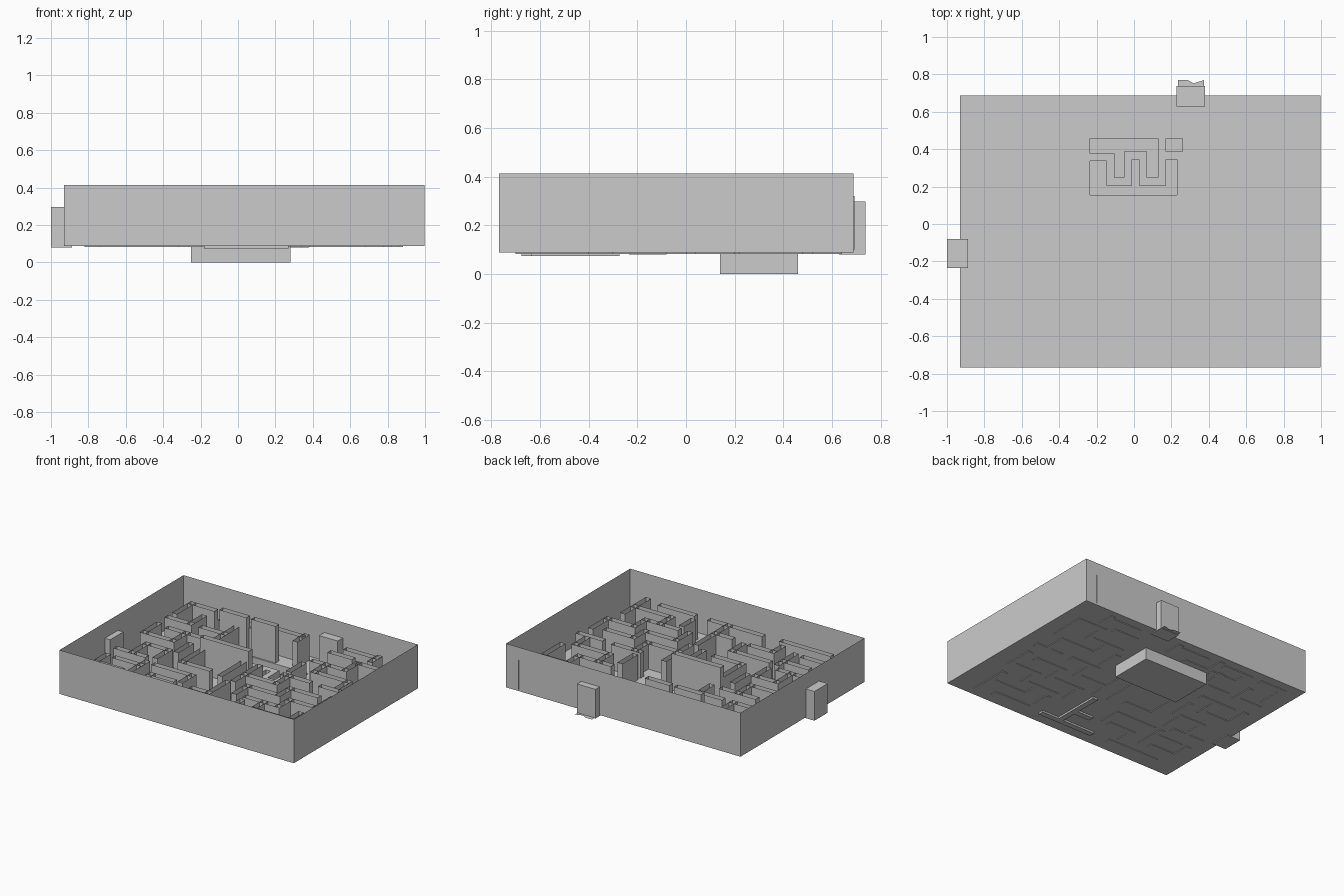
import bpy, bmesh

X0, X1, Y0, Y1 = -0.93, 0.997, -0.768, 0.688     # tray footprint
FLOOR, RIM, WALL_TOP, TALL_TOP, T = 0.087, 0.413, 0.275, 0.36, 0.042
PX0, PX1, PY0, PY1 = -0.25, 0.28, 0.14, 0.46     # sunken pit footprint


def finish(name, bm):
    mesh = bpy.data.meshes.new(name)
    bm.to_mesh(mesh)
    bm.free()
    obj = bpy.data.objects.new(name, mesh)
    bpy.context.collection.objects.link(obj)
    return obj


def add_box(bm, x0, x1, y0, y1, z0, z1, skip=()):
    v = [bm.verts.new((x, y, z)) for z in (z0, z1) for y in (y0, y1) for x in (x0, x1)]
    sides = {"bottom": (0, 2, 3, 1), "top": (4, 5, 7, 6), "front": (0, 1, 5, 4),
             "back": (2, 6, 7, 3), "left": (0, 4, 6, 2), "right": (1, 3, 7, 5)}
    for key, ids in sides.items():
        if key not in skip:
            bm.faces.new([v[i] for i in ids])


def box(name, *dims, skip=()):
    bm = bmesh.new()
    add_box(bm, *dims, skip=skip)
    return finish(name, bm)


def sheet(bm, x0, x1, y0, y1, z=FLOOR):
    bm.faces.new([bm.verts.new((x, y, z)) for x, y in ((x0, y0), (x1, y0), (x1, y1), (x0, y1))])


# hollow maze wall, open above
def wall(bm, x0, y0, x1, y1, z0, z1, skip=("top",)):
    h = T / 2
    add_box(bm, min(x0, x1) - h, max(x0, x1) + h, min(y0, y1) - h, max(y0, y1) + h, z0, z1, skip)


# thin outer sides, open above
box("outer_walls", X0, X1, Y0, Y1, FLOOR, RIM, skip=("top", "bottom"))

# floor sheet with an opening over the pit, leaving a narrow ledge round it
bm = bmesh.new()
for dims in ((X0, X1, Y0, .155), (X0, X1, .457, Y1), (X0, -.235, .155, .457),
             (.23, X1, .155, .385), (.258, X1, .385, .457)):
    sheet(bm, *dims)
finish("floor", bm)
box("pit", PX0, PX1, PY0, PY1, 0, FLOOR, skip=("top",))

# winding ridge across the pit, level with the floor
path = [(-.214, .357), (-.125, .357), (-.125, .227), (-.032, .227), (-.032, .366),
        (.048, .366), (.048, .227), (.15, .227), (.15, .366), (.15, .436)]
bm = bmesh.new()
for (a, b), (c, d) in zip(path, path[1:]):
    wall(bm, a, b, c, d, 0.004, FLOOR, skip=("bottom",))
wall(bm, .15, .366, .237, .366, 0.004, FLOOR, skip=("bottom",))
finish("pit_ridge", bm)

# maze walls along x: (y, x start, x end)
along_x = [(.60, -.80, -.62), (.60, -.50, -.30), (.60, -.12, .10), (.60, .48, .72),
           (.50, .42, .58), (.46, .68, .86),
           (.33, -.80, -.62), (.33, -.52, -.34), (.32, .40, .66),
           (.19, -.70, -.44), (.18, .50, .78), (.04, -.80, -.56), (.03, .36, .56),
           (.02, .68, .86), (-.10, -.68, -.50), (-.12, .14, .40),
           (-.13, .52, .74), (-.20, -.32, -.10), (-.27, -.80, -.58), (-.26, .26, .48),
           (-.28, .62, .84), (-.34, -.44, -.14), (-.40, -.72, -.52), (-.41, .36, .62),
           (-.48, -.38, -.20), (-.53, -.80, -.60), (-.54, .50, .80),
           (-.66, -.72, -.34), (-.66, .40, .66)]
# maze walls along y: (x, y start, y end)
along_y = [(-.80, .42, .60), (-.62, .33, .47), (-.48, .50, .60), (-.34, .20, .50),
           (-.80, .04, .20), (-.56, .04, .19), (-.44, -.08, .06), (-.68, -.27, -.10),
           (-.50, -.24, -.10), (-.32, -.20, .06), (-.80, -.53, -.40), (-.52, -.53, -.34),
           (-.38, -.58, -.48), (-.14, -.46, -.34), (.02, -.22, .06), (.14, -.24, .04),
           (.26, -.40, -.26), (.40, -.12, .03), (.52, -.26, -.13), (.36, .10, .24),
           (.50, .18, .32), (.66, .32, .46), (.78, .06, .18), (.86, .24, .46),
           (.72, .54, .62), (.84, -.28, -.10), (.62, -.41, -.28), (.80, -.68, -.42),
           (.50, -.54, -.41), (.36, -.58, -.48), (-.24, .52, .62), (.12, .52, .62)]
bm = bmesh.new()
for y, a, b in along_x:
    wall(bm, a, y, b, y, FLOOR - 0.005, WALL_TOP)
for x, a, b in along_y:
    wall(bm, x, a, x, b, FLOOR - 0.005, WALL_TOP)
finish("maze_walls", bm)

# taller walls in front of and behind the pit
bm = bmesh.new()
wall(bm, -.32, .06, .04, .06, FLOOR - 0.005, TALL_TOP)
wall(bm, -.46, .49, -.28, .49, FLOOR - 0.005, TALL_TOP)
wall(bm, -.20, .49, -.04, .49, FLOOR - 0.005, TALL_TOP)
finish("tall_walls", bm)

# branching wall set slightly deeper through the floor
bm = bmesh.new()
for seg in ((-.16, -.655, .25, -.655), (.11, -.655, .11, -.295), (-.02, -.50, .11, -.50)):
    wall(bm, *seg, 0.074, WALL_TOP)
finish("branching_wall", bm)

# gate posts passing through the left and back sides
box("left_gate", -1.0, -.887, -.235, -.08, 0.08, 0.297)
box("back_gate", .228, .38, .628, .738, 0.08, 0.297)
box("corner_rib", .893, .905, .68, .692, 0.10, 0.32, skip=("top", "bottom"))

# ragged thin sill under the back gate
outline = [(.235, .70), (.375, .70), (.375, .77), (.32, .752), (.285, .77), (.235, .77)]
bm = bmesh.new()
bm.faces.new([bm.verts.new((x, y, 0.083)) for x, y in outline])
finish("back_sill", bm)
